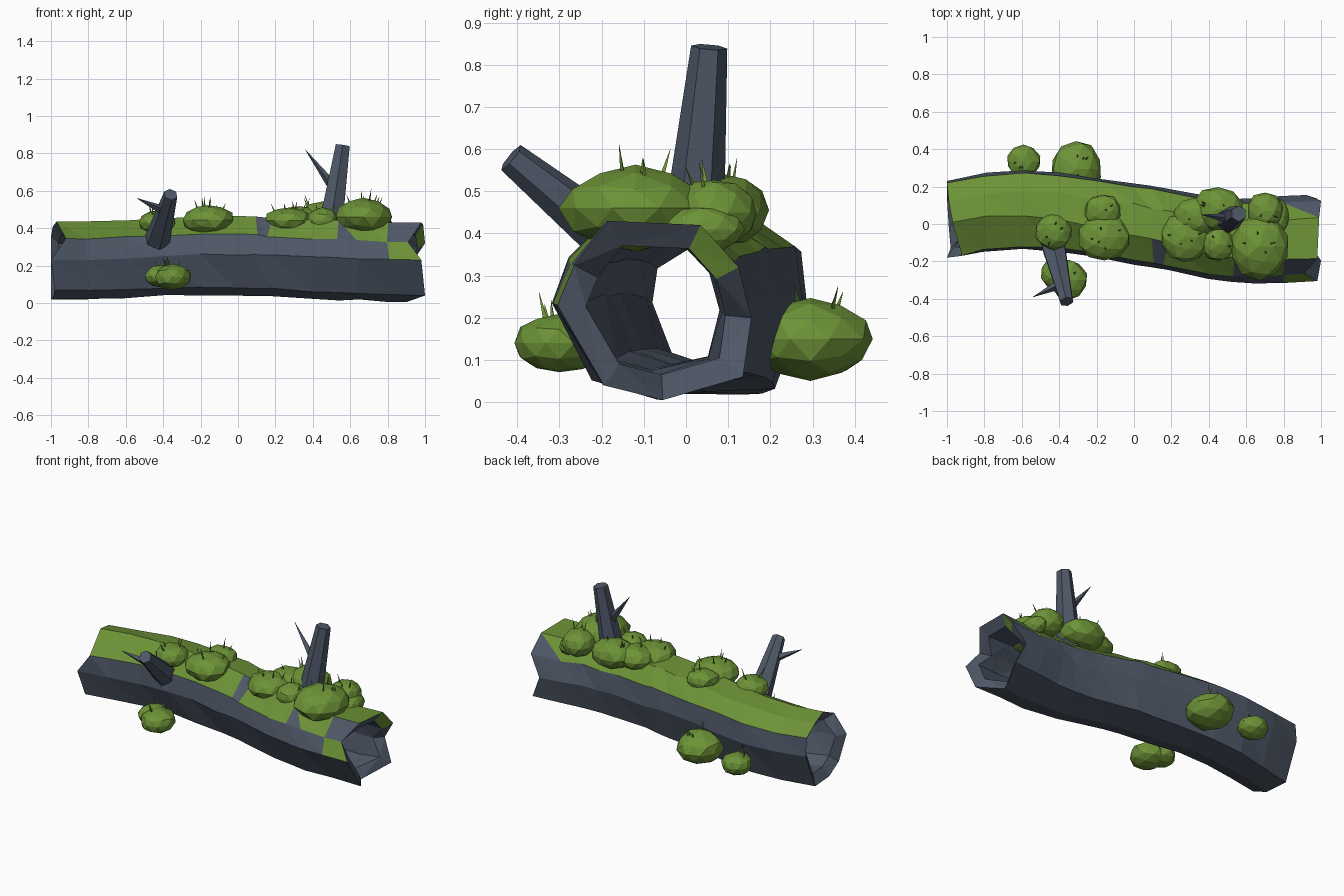
import bpy, bmesh, math, random
from mathutils import Vector, Matrix

if "Cube" in bpy.data.objects:
    bpy.data.objects.remove(bpy.data.objects["Cube"])

random.seed(4)

def material(name, rgb):
    m = bpy.data.materials.new(name)
    m.diffuse_color = (*rgb, 1)
    m.use_nodes = True
    m.node_tree.nodes["Principled BSDF"].inputs["Base Color"].default_value = m.diffuse_color
    return m

BARK = material("slate bark", (0.078, 0.098, 0.137))
MOSS = material("moss green", (0.15, 0.29, 0.038))

def finish(bm, name, mats):
    bmesh.ops.recalc_face_normals(bm, faces=bm.faces)
    me = bpy.data.meshes.new(name)
    bm.to_mesh(me)
    bm.free()
    for m in mats:
        me.materials.append(m)
    ob = bpy.data.objects.new(name, me)
    bpy.context.collection.objects.link(ob)
    return ob

# Hollow log: two (y, z) profiles blended along a wavy centre line
LEFT = [(-.20, .23), (-.19, .345), (-.01, .435), (.10, .41), (.20, .355),
        (.21, .24), (.115, .018), (-.04, .02), (-.15, .07)]
RIGHT = [(-.24, .23), (-.20, .325), (-.12, .43), (.10, .42), (.19, .32),
         (.22, .20), (.20, .06), (.01, .005), (-.13, .04)]
STATIONS = [(-1, .02, 0), (-.8, .06, 0), (-.6, .075, .01), (-.4, .065, .022),
            (-.2, .035, .03), (0, .005, .03), (.09, -.012, .028), (.17, -.028, .025),
            (.4, -.07, .015), (.53, -.08, .01), (.64, -.085, .01), (.8, -.075, 0),
            (1, -.065, 0)]
RECESS_LEFT = [0, .08, .03, .01, .0, 0, 0, .01, .02]
RECESS_RIGHT = [.02, .09, .02, .01, .0, .08, .02, .10, 0]
SIDES = len(LEFT)

def ring(bm, station, scale):
    x, cy, dz = station
    t = (x + 1) / 2
    end = abs(x) == 1
    recess = RECESS_LEFT if x < 0 else RECESS_RIGHT
    out = []
    for k, ((ya, za), (yb, zb)) in enumerate(zip(LEFT, RIGHT)):
        y, z = ya + (yb - ya) * t, za + (zb - za) * t
        y, z = y * scale + cy, (z - .22) * scale + .22 + dz
        px = x
        if end:
            px -= math.copysign(recess[k] + (.04 if scale < 1 else 0), x)
        else:
            px += random.uniform(-.015, .015)
            y += random.uniform(-.006, .006)
            z += random.uniform(-.005, .005)
        out.append(bm.verts.new((px, y, z)))
    return out

def mossy(i, k):
    x = STATIONS[i][0]
    if i == len(STATIONS) - 2:      # moss slips to the front at the right end
        return k in (0, 2, 3)
    if x in (.09, .53) and k == 1:  # bare bark patches
        return False
    return k in (1, 2, 3)

bm = bmesh.new()
outer = [ring(bm, s, 1) for s in STATIONS]
inner = [ring(bm, s, .72 if abs(s[0]) == 1 else .75) for s in STATIONS]
for i in range(len(STATIONS) - 1):
    for k in range(SIDES):
        n = (k + 1) % SIDES
        a, b, c, d = outer[i][k], outer[i][n], outer[i + 1][n], outer[i + 1][k]
        lower, upper = bm.faces.new((a, b, d)), bm.faces.new((b, c, d))
        lower.material_index = int(mossy(i, k))
        upper.material_index = int(mossy(i, k) or (k == 1 and STATIONS[i][0] == .53))
        if i == len(STATIONS) - 2 and k == 3:  # bare wedge behind the right end
            upper.material_index = 0
        bm.faces.new((inner[i][k], inner[i][n], inner[i + 1][n], inner[i + 1][k]))
for i in (0, -1):
    for k in range(SIDES):
        n = (k + 1) % SIDES
        f = bm.faces.new((outer[i][k], outer[i][n], inner[i][n], inner[i][k]))
        f.material_index = int(i == -1 and k == 3)
bmesh.ops.triangulate(bm, faces=bm.faces)
finish(bm, "hollow_log", [BARK, MOSS])

# Tapered rods for branches, twigs and moss sprigs
def rod(bm, a, b, r1, r2, sides):
    a, b = Vector(a), Vector(b)
    d = b - a
    mat = Matrix.Translation((a + b) / 2) @ d.to_track_quat('Z', 'Y').to_matrix().to_4x4()
    bmesh.ops.create_cone(bm, cap_ends=True, segments=sides, radius1=r1, radius2=r2,
                          depth=d.length, matrix=mat)

def branch(name, base, tip, r1, r2, twig_base, twig_tip):
    bm = bmesh.new()
    rod(bm, base, tip, r1, r2, 6)
    rod(bm, twig_base, twig_tip, .028, .001, 4)
    finish(bm, name, [BARK])

branch("front_branch", (-.43, -.12, .34), (-.36, -.415, .58), .07, .038,
       (-.39, -.32, .49), (-.54, -.39, .56))
branch("upright_branch", (.49, .015, .38), (.56, .055, .842), .075, .043,
       (.51, .03, .62), (.36, .05, .82))

# Moss clumps: centre, radii, number of sprigs
CLUMPS = [
    ((-.43, -.04, .43), (.10, .10, .065), 4),
    ((-.16, -.07, .445), (.14, .13, .08), 5),
    ((-.17, .07, .45), (.10, .09, .06), 2),
    ((.27, -.07, .44), (.13, .13, .07), 4),
    ((.33, .04, .45), (.12, .10, .07), 2),
    ((.45, .08, .455), (.14, .12, .085), 4),
    ((.45, -.11, .44), (.09, .09, .07), 2),
    ((.67, -.12, .46), (.155, .175, .10), 5),
    ((.70, .07, .45), (.10, .10, .08), 3),
    ((.77, .04, .41), (.06, .10, .055), 0),
    ((-.35, -.30, .14), (.10, .11, .07), 4),
    ((-.41, -.26, .145), (.09, .09, .06), 2),
    ((-.31, .295, .15), (.135, .15, .095), 5),
    ((-.59, .335, .13), (.09, .09, .065), 3),
]
for i, (c, r, sprigs) in enumerate(CLUMPS):
    c, r = Vector(c), Vector(r)
    bm = bmesh.new()
    bmesh.ops.create_icosphere(bm, subdivisions=2, radius=1)
    for v in bm.verts:
        v.co = c + v.co * random.uniform(.95, 1.05) * r
    for _ in range(sprigs):
        a, s = random.uniform(0, math.tau), random.uniform(.2, .7)
        d = Vector((s * math.cos(a), s * math.sin(a), math.sqrt(1 - s * s)))
        base = c + d * r * .92
        lean = Vector((d.x * .7, d.y * .7, 1)).normalized()
        rod(bm, base, base + lean * random.uniform(.03, .07), .006, .0005, 3)
    finish(bm, f"moss_clump_{i + 1}", [MOSS])
